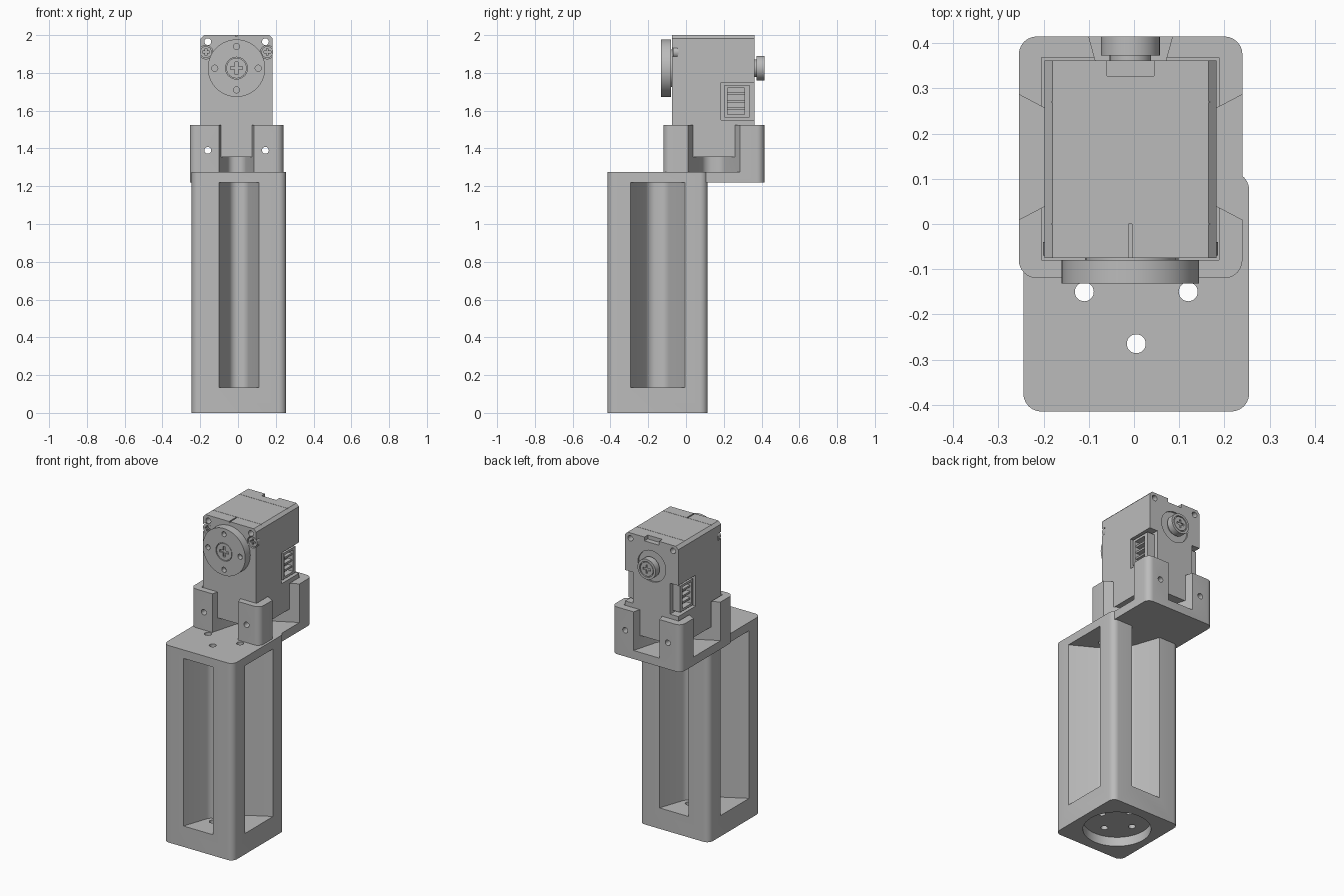
import bpy, bmesh
from math import pi, radians
from mathutils import Matrix, Vector

cube = bpy.data.objects.get("Cube")
if cube:
    bpy.data.objects.remove(cube, do_unlink=True)

grey = bpy.data.materials.new("plain grey")
grey.use_nodes = True
colour = (0.5, 0.5, 0.5, 1)
grey.diffuse_color = colour
grey.node_tree.nodes["Principled BSDF"].inputs["Base Color"].default_value = colour


def finish(name, bm):
    bmesh.ops.recalc_face_normals(bm, faces=bm.faces)
    mesh = bpy.data.meshes.new(name)
    bm.to_mesh(mesh)
    bm.free()
    mesh.materials.append(grey)
    ob = bpy.data.objects.new(name, mesh)
    bpy.context.collection.objects.link(ob)
    return ob


def box(name, lo, hi, round_z=0, round_y=0):
    """Box between two corners, with optional rounding of upright or depth edges."""
    bm = bmesh.new()
    lo, hi = Vector(lo), Vector(hi)
    bmesh.ops.create_cube(bm, size=1)
    for v in bm.verts:
        v.co = (lo + hi) / 2 + v.co * (hi - lo)
    for axis, r, n in ((2, round_z, 6), (1, round_y, 1)):
        if r:
            es = [e for e in bm.edges
                  if abs((e.verts[0].co - e.verts[1].co).normalized()[axis]) > 0.99
                  and (axis == 2 or e.verts[0].co.z > hi.z - 0.01)]
            bmesh.ops.bevel(bm, geom=es, offset=r, segments=n, profile=0.5, affect='EDGES')
    return finish(name, bm)


def rod(name, centre, r, a, b, axis='Y', sides=32):
    """Cylinder round a centre line, from a to b along the axis."""
    bm = bmesh.new()
    bmesh.ops.create_cone(bm, cap_ends=True, segments=sides, radius1=r, radius2=r, depth=b - a)
    p, mid = centre, (a + b) / 2
    if axis == 'Y':
        m = Matrix.Translation((p[0], mid, p[1])) @ Matrix.Rotation(pi / 2, 4, 'X')
    else:
        m = Matrix.Translation((p[0], p[1], mid))
    bm.transform(m)
    return finish(name, bm)


def pocket(cx, cy, turn, half_mouth, depth_out, half_in, depth_in, z0, z1):
    """Tapered pocket with a rounded inner end, opening outwards."""
    bm = bmesh.new()
    far = depth_out + 0.05
    slope = (half_mouth - half_in) / (depth_out - depth_in)
    wide = half_mouth + slope * 0.05
    pts = [(-wide, -far), (wide, -far), (half_in, -depth_in), (-half_in, -depth_in)]
    face = bm.faces.new([bm.verts.new((x, y, z0)) for x, y in pts])
    out = bmesh.ops.extrude_face_region(bm, geom=[face])["geom"]
    for v in out:
        if isinstance(v, bmesh.types.BMVert):
            v.co.z = z1
    inner = [e for e in bm.edges if all(v.co.y > -depth_in - 0.001 for v in e.verts)
             and abs(e.verts[0].co.z - e.verts[1].co.z) > 0.01]
    bmesh.ops.bevel(bm, geom=inner, offset=0.03, segments=5, profile=0.5, affect='EDGES')
    bm.transform(Matrix.Translation((cx, cy, 0)) @ Matrix.Rotation(turn, 4, 'Z'))
    return finish("cutter", bm)


def pockets(cx, cy, hx, hy, z0, z1):
    return [pocket(cx, cy, k * pi / 2, *((hx, 0.265, 0.04, 0.075) if k % 2 == 0
            else (hy, 0.25, 0.045, 0.07)), z0, z1) for k in range(4)]


def cut(ob, cutters):
    for c in cutters:
        c.hide_render = True
        mod = ob.modifiers.new("cut", 'BOOLEAN')
        mod.operation, mod.object, mod.solver = 'DIFFERENCE', c, 'EXACT'
        bpy.context.view_layer.objects.active = ob
        bpy.ops.object.modifier_apply(modifier=mod.name)
        bpy.data.objects.remove(c, do_unlink=True)


# Column with four tapered windows, bolt holes and a round recess underneath
cx, cy = 0.005, -0.15
column = box("column", (-0.245, -0.415, 0), (0.255, 0.115, 1.275), round_z=0.04)
holes = [(cx + dx, cy + dy) for dx, dy in ((0.115, 0), (-0.115, 0), (0, 0.115), (0, -0.115))]
cut(column, pockets(cx, cy, 0.105, 0.145, 0.135, 1.22)
    + [rod("cutter", (cx, cy), 0.2, -0.05, 0.06, 'Z', 48)]
    + [rod("cutter", h, 0.021, -0.1, 0.2, 'Z') for h in holes]
    + [rod("cutter", h, 0.021, 1.15, 1.35, 'Z') for h in holes])

# Bracket with four corner prongs holding the motor
mounts = (-0.16, 0.145)
bracket = box("bracket", (-0.255, -0.12, 1.22), (0.24, 0.415, 1.525), round_z=0.04)
cut(bracket, pockets(-0.0075, 0.148, 0.092, 0.14, 1.275, 1.6)
    + [box("cutter", (-0.205, -0.08, 1.355), (0.188, 0.368, 1.6))]
    + [rod("cutter", (x, 1.39), 0.018, -0.2, 0.5) for x in mounts]
    + [rod("cutter", h, 0.021, 1.15, 1.274, 'Z') for h in holes[:2]])

# Motor case
mx, mz = -0.008, 1.825
case = box("motor_case", (-0.198, -0.075, 1.355), (0.183, 0.362, 2.0), round_y=0.018)
cuts = [rod("cutter", (x, z), 0.018, -0.2, 0.5) for x in mounts for z in (1.39, 1.965)]
cuts += [rod("cutter", (x, 1.91), 0.036, -0.2, -0.045) for x in (-0.17, 0.155)]
cuts += [box("cutter", (-0.06, 0.328, 1.975), (0.044, 0.4, 2.1)),
         box("cutter", (mx - 0.004, -0.1, 1.992), (mx + 0.004, 0.0, 2.1)),
         rod("cutter", (mx, mz), 0.1, 0.352, 0.4, sides=48)]
for lo, hi in ((-0.3, -0.14), (0.125, 0.3)):
    cuts.append(box("cutter", (lo, 0.185, 1.55), (hi, 0.45, 1.75)))
# Case seams
for y in (0.0, 0.27):
    cuts.append(box("cutter", (-0.3, y - 0.001, 1.997), (0.3, y + 0.001, 2.1)))
cut(case, cuts)

# Cable sockets on both sides, each with three slots
for side, x0, x1, s0, s1 in (("left", 0.1, 0.178, 0.14, 0.25), ("right", -0.193, -0.115, -0.25, -0.155)):
    socket = box(side + "_socket", (x0, 0.205, 1.565), (x1, 0.335, 1.735))
    cut(socket, [box("cutter", (s0, 0.22, 1.58), (s1, 0.31, 1.72))])
    for z in (1.61, 1.65, 1.69):
        box(side + "_socket_pin", (min(s0, x1 - 0.02) if s0 > 0 else x0 + 0.01, 0.215, z - 0.006),
            (x1 - 0.01 if s0 > 0 else s1 + 0.02, 0.315, z + 0.006))


def cross_screw(name, x, z, r, front, back, facing, width):
    """Screw head with a cross recess on its outer face."""
    head = rod(name, (x, z), r, front, back)
    face = front if facing < 0 else back
    a, b, t = r * 0.6, 0.012, width / 2
    cut(head, [box("cutter", (x - a, face - b, z - t), (x + a, face + b, z + t)),
               box("cutter", (x - t, face - b, z - a), (x + t, face + b, z + a))])
    return head


# Front output disc with four holes and its screw
disc = rod("output_disc", (mx, mz), 0.152, -0.132, -0.08, sides=64)
cut(disc, [rod("cutter", (mx + dx, mz + dz), 0.016, -0.2, -0.1)
           for dx, dz in ((0.115, 0), (-0.115, 0), (0, 0.115), (0, -0.115))]
    + [rod("cutter", (mx, mz), 0.058, -0.2, -0.118)])
rod("output_shaft", (mx, mz), 0.1, -0.09, -0.07)
cross_screw("disc_screw", mx, mz, 0.054, -0.13, -0.11, -1, 0.016)
for x in (-0.17, 0.155):
    cross_screw("case_screw", x, 1.91, 0.031, -0.07, -0.04, -1, 0.01)
rod("lower_case_screw", (0.07, 1.385), 0.028, -0.08, -0.07)

# Rear idler with its screw
rod("idler_shaft", (mx, mz), 0.046, 0.34, 0.385)
idler = rod("idler_cap", (mx, mz), 0.065, 0.373, 0.415, sides=48)
cut(idler, [rod("cutter", (mx, mz), 0.05, 0.405, 0.5)])
cross_screw("idler_screw", mx, mz, 0.045, 0.39, 0.413, 1, 0.014)

# Smooth the curved walls and keep the edges crisp
bpy.ops.object.select_all(action='DESELECT')
for ob in bpy.context.scene.objects:
    if ob.type == 'MESH':
        ob.select_set(True)
        bpy.context.view_layer.objects.active = ob
bpy.ops.object.shade_smooth_by_angle(angle=radians(30))
